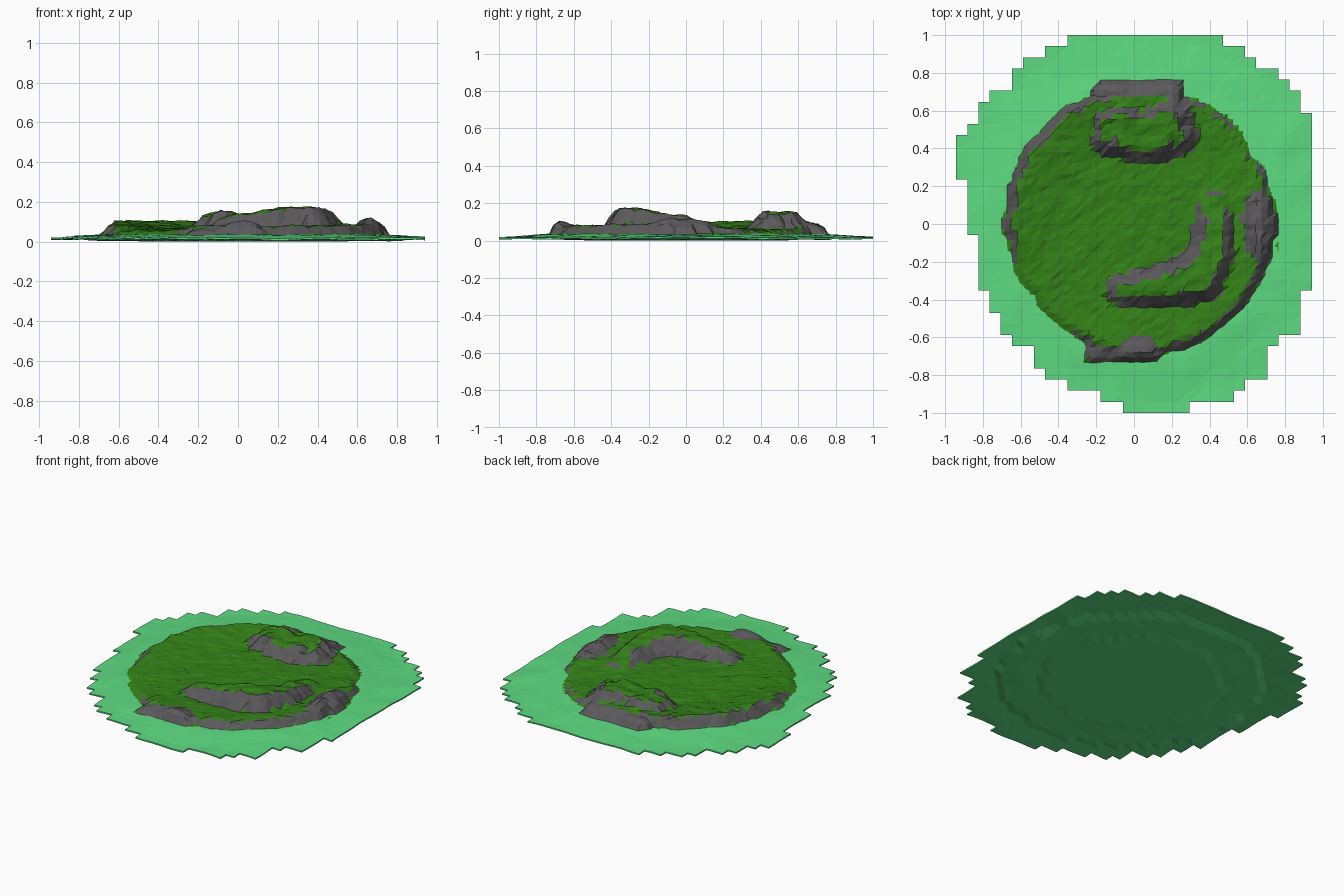
import bpy, math, random
from mathutils import Vector, noise

if "Cube" in bpy.data.objects:
    bpy.data.objects.remove(bpy.data.objects["Cube"])

random.seed(4)
C = 1 / 17          # shore cell size
F = C / 2           # plateau cell size
CX, CY, R = 0.03, 0.015, 0.715


def material(name, col):
    m = bpy.data.materials.new(name)
    m.diffuse_color = (*col, 1)
    m.use_nodes = True
    m.node_tree.nodes["Principled BSDF"].inputs["Base Color"].default_value = m.diffuse_color
    return m


def build(name, verts, faces, mat):
    used = {}
    fs = [[used.setdefault(i, len(used)) for i in f] for f in faces]
    me = bpy.data.meshes.new(name)
    me.from_pydata([verts[i] for i in used], [], fs)
    me.materials.append(mat)
    ob = bpy.data.objects.new(name, me)
    bpy.context.collection.objects.link(ob)
    return ob


def rough(x, y, scale, amp):
    return noise.noise(Vector((x * scale, y * scale, 3.7))) * amp


def lerp_table(table, t):
    for (a, va), (b, vb) in zip(table, table[1:]):
        if a <= t <= b:
            return va + (vb - va) * (t - a) / (b - a)
    return table[-1][1]


shore_mat = material("shore_green", (0.11, 0.71, 0.22))
grass_mat = material("grass_green", (0.034, 0.22, 0.009))
rock_mat = material("rock_grey", (0.105, 0.1, 0.105))

# Shore: stepped outline, (last row, left cell, right cell) from the back
ROWS = [(16, -6, 8), (15, -8, 10), (14, -10, 11), (13, -11, 13), (12, -11, 14),
        (11, -13, 15), (10, -14, 15), (9, -14, 16), (8, -15, 16), (4, -16, 16),
        (-1, -15, 16), (-6, -14, 16), (-8, -13, 15), (-10, -12, 15), (-11, -11, 13),
        (-13, -9, 12), (-14, -8, 12), (-15, -6, 10), (-16, -3, 9), (-17, -1, 5)]
cells, row = set(), 16
for last, left, right in ROWS:
    while row >= last:
        cells |= {(i, row) for i in range(left, right)}
        row -= 1
verts, index, faces = [], {}, []


def shore_vert(i, j, top):
    if (i, j, top) not in index:
        x, y = i * C, j * C
        d = math.hypot(x - CX, y - CY)
        z = 0.018 + 0.018 * min(1, max(0, (0.97 - d) / 0.25)) + rough(x, y, 7, 0.006)
        if not top:
            z = max(0, z - 0.009) if d > 0.8 else (0.006 + rough(x, y, 7, 0.006) if d > 0.55 else 0)
            z = max(0, z)
        index[i, j, top] = len(verts)
        verts.append((x, y, z))
    return index[i, j, top]


for i, j in cells:
    ring = [(i, j), (i + 1, j), (i + 1, j + 1), (i, j + 1)]
    t = [shore_vert(*p, True) for p in ring]
    b = [shore_vert(*p, False) for p in ring]
    faces += [(t[0], t[1], t[2]), (t[0], t[2], t[3]), (b[2], b[1], b[0]), (b[3], b[2], b[0])]
    for k, nb in enumerate([(i, j - 1), (i + 1, j), (i, j + 1), (i - 1, j)]):
        if nb not in cells:
            n = (k + 1) % 4
            faces.append((b[k], b[n], t[n], t[k]))
build("shore", verts, faces, shore_mat)

# Plateau rim height by angle
RIM = [(-180, .095), (-165, .065), (-140, .05), (-120, .058), (-105, .085), (-75, .075),
       (-50, .085), (-20, .09), (15, .07), (35, .05), (58, .062), (75, .095),
       (110, .1), (150, .107), (180, .095)]
# Ridges: (x, y, top height, half width) along each crest, and whether the top is bare rock
RIDGES = [
    ([(-.07, -.35, .125, .08), (.06, -.34, .14, .095), (.2, -.32, .17, .11), (.35, -.28, .175, .13),
      (.42, -.15, .15, .11), (.42, 0, .13, .105), (.42, .1, .095, .105)], False),
    ([(-.15, .47, .125, .09), (-.08, .5, .15, .14), (.06, .47, .13, .14), (.16, .5, .155, .15),
      (.23, .47, .135, .1)], False),
    ([(.655, -.15, .105, .075), (.66, 0, .118, .08), (.655, .09, .105, .075)], True),
    ([(-.03, -.66, .1, .075), (.06, -.66, .095, .075)], True),
    ([(-.2, -.66, .065, .06), (-.14, -.66, .07, .06)], True),
    ([(-.15, .69, .1, .06), (.0, .69, .095, .05), (.2, .69, .09, .06)], True),
]


def terrain(x, y):
    dx, dy = x - CX, y - CY
    d = math.hypot(dx, dy) + rough(x, y, 9, 0.022)
    rim = lerp_table(RIM, math.degrees(math.atan2(dy, dx)))
    t = min(1, max(0, (d - 0.4) / 0.25))
    z = 0.064 + (rim - 0.064) * t
    z += rough(x, y, 11, 0.008) + random.uniform(-.003, .003)
    z = 0.03 + (z - 0.03) * min(1, max(0, (R - d) / 0.045))
    bare = False
    for pts, rock in RIDGES:
        best, info = 9, None
        for a, b in zip(pts, pts[1:]):
            ex, ey = b[0] - a[0], b[1] - a[1]
            s = ((x - a[0]) * ex + (y - a[1]) * ey) / (ex * ex + ey * ey)
            s = min(1, max(0, s))
            w = a[3] + (b[3] - a[3]) * s
            q = math.hypot(x - a[0] - ex * s, y - a[1] - ey * s) / w
            if q < best:
                best, info = q, (a[2] + (b[2] - a[2]) * s, w)
        if best < 1:
            top, w = info
            f = min(1, (1 - best) * w / 0.055)
            h = 0.03 + (top + rough(x, y, 16, .015) - 0.03) * (0.45 + 0.55 * f)
            if h > z:
                z, bare = h, rock
    return z, bare


# Plateau sheet, split into grass and rock by slope
N = 26
verts, index, bare = [], {}, []
for j in range(-N, N + 1):
    for i in range(-N, N + 1):
        x, y = i * F, j * F
        z, r = terrain(x, y)
        index[i, j] = len(verts)
        bare.append(r)
        inside = z > 0.0305
        jit = 0.006 if inside else 0
        verts.append((x + random.uniform(-jit, jit), y + random.uniform(-jit, jit), z))
grass, rocks = [], []
for j in range(-N, N):
    for i in range(-N, N):
        q = [index[p] for p in ((i, j), (i + 1, j), (i + 1, j + 1), (i, j + 1))]
        if max(verts[k][2] for k in q) < 0.0305:
            continue
        tris = [(q[0], q[1], q[2]), (q[0], q[2], q[3])]
        p = [Vector(verts[k]) for k in q]
        nz = (p[2] - p[0]).cross(p[3] - p[1]).normalized().z
        steep = nz < 0.87 or sum(bare[k] for k in q) >= 2
        (rocks if steep else grass).extend(tris)
build("grass_plateau", verts, grass, grass_mat)
build("rock_cliffs", verts, rocks, rock_mat)
